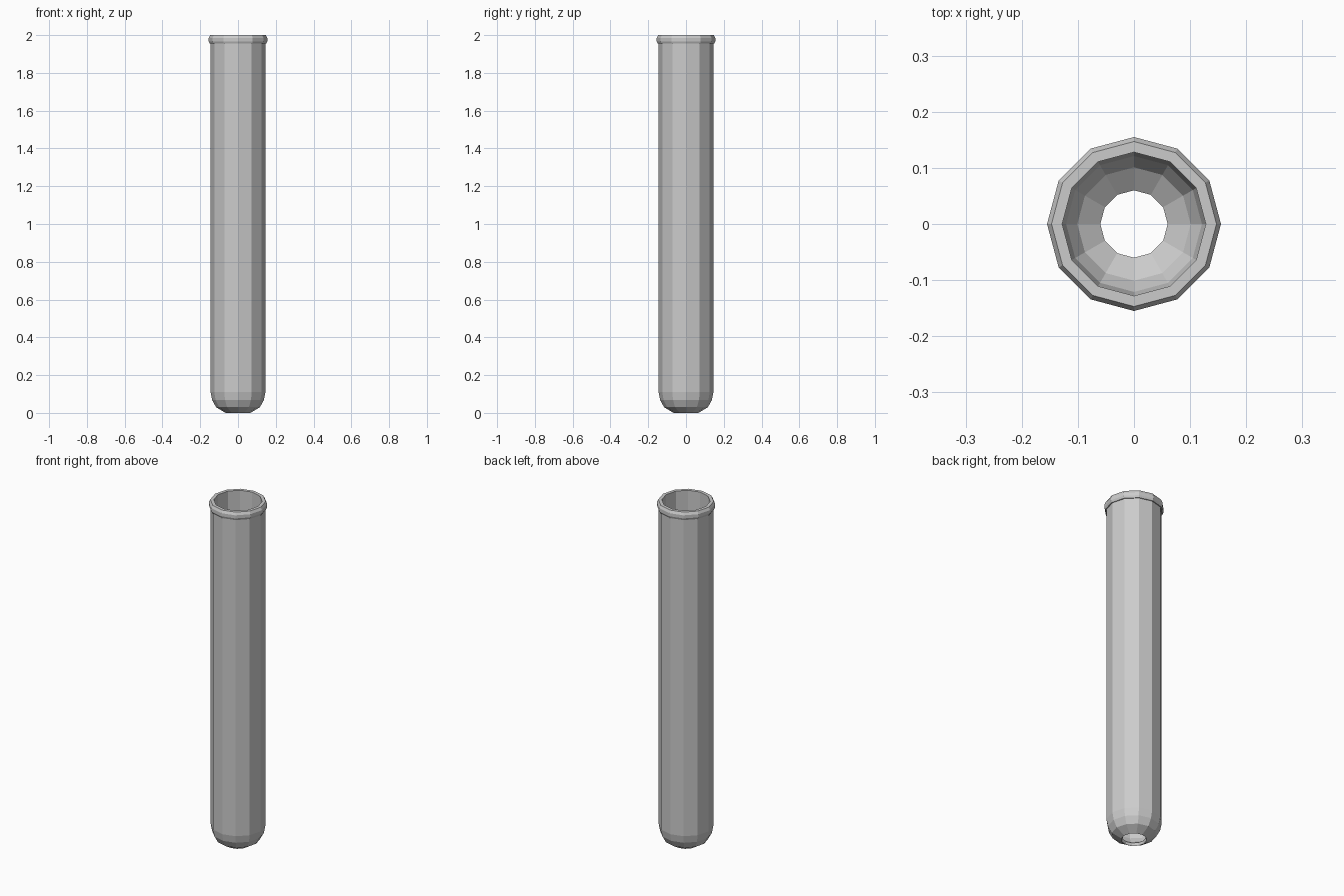
import bpy, bmesh, math

if "Cube" in bpy.data.objects:
    bpy.data.objects.remove(bpy.data.objects["Cube"])

SIDES = 12

# Closed wall section (radius, height): outside going up, over the lip, inside going down
section = [
    (0.066, 0.0), (0.116, 0.03), (0.137, 0.068), (0.145, 0.11), (0.145, 1.955),
    (0.150, 1.955), (0.155, 1.967), (0.155, 1.985), (0.147, 2.0),
    (0.128, 2.0), (0.128, 0.115), (0.121, 0.077), (0.101, 0.044), (0.060, 0.015),
]


def lathe(name, profile, sides):
    """Revolve a closed profile around z."""
    bm = bmesh.new()
    rings = []
    for r, z in profile:
        rings.append([bm.verts.new((r * math.cos(2 * math.pi * i / sides),
                                    r * math.sin(2 * math.pi * i / sides), z))
                      for i in range(sides)])
    for k, ring in enumerate(rings):
        above = rings[(k + 1) % len(rings)]
        for i in range(sides):
            j = (i + 1) % sides
            bm.faces.new((ring[i], ring[j], above[j], above[i]))
    bmesh.ops.recalc_face_normals(bm, faces=bm.faces)
    mesh = bpy.data.meshes.new(name)
    bm.to_mesh(mesh)
    bm.free()
    obj = bpy.data.objects.new(name, mesh)
    bpy.context.collection.objects.link(obj)
    return obj


# Open tube with rounded, pierced bottom and rolled lip
lathe("test_tube", section, SIDES)
